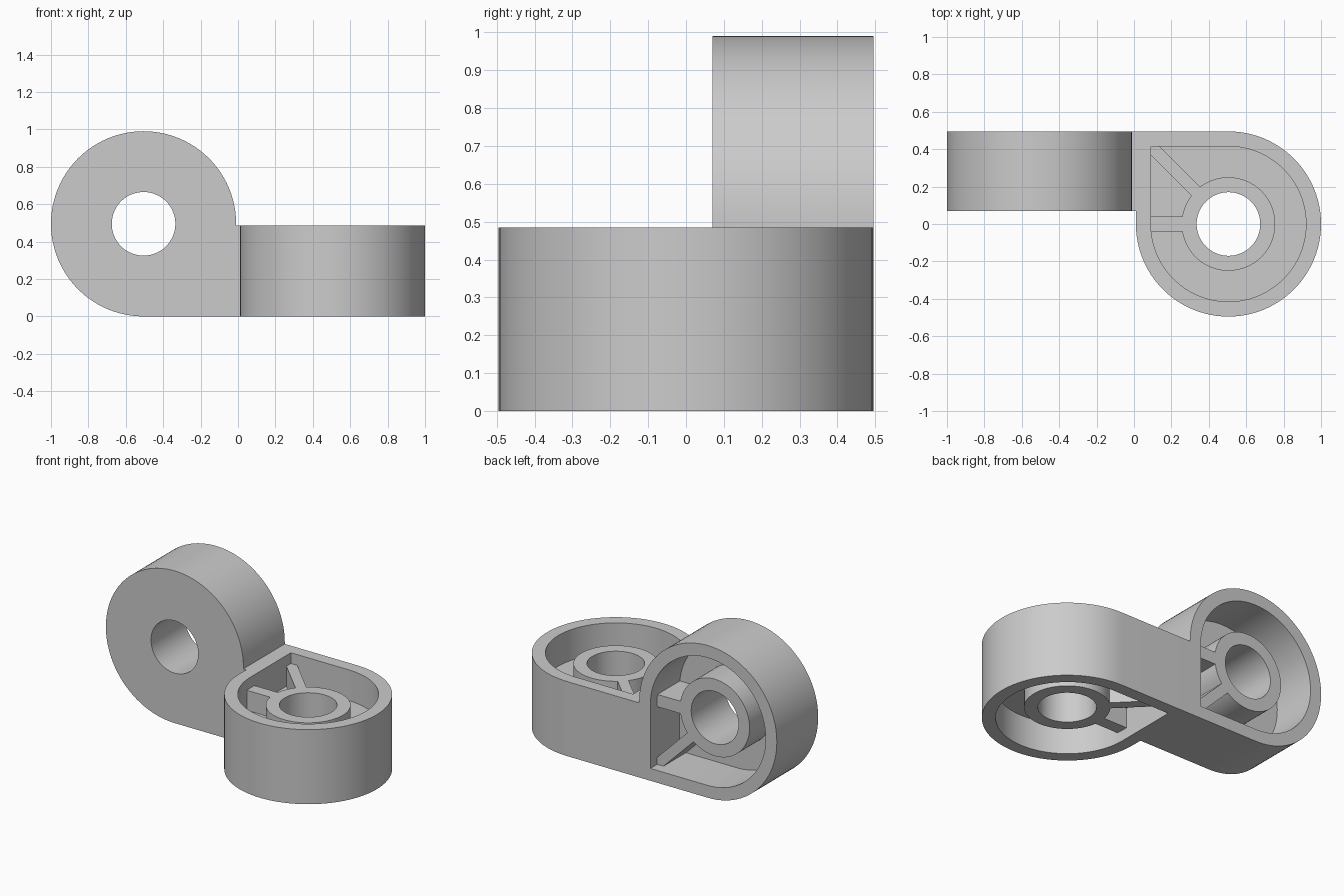
import bpy, bmesh
from math import pi, cos, sin, radians
from mathutils import Matrix, Vector

if "Cube" in bpy.data.objects:
    bpy.data.objects.remove(bpy.data.objects["Cube"])

R, WALL, BOSS, HOLE = 0.495, 0.08, 0.25, 0.17
RECESS, OFFSET = 0.07, 0.505


def prism(name, outline, z0, z1):
    """Extrude a closed 2D outline from z0 to z1."""
    bm = bmesh.new()
    face = bm.faces.new([bm.verts.new((x, y, z0)) for x, y in outline])
    top = bmesh.ops.extrude_face_region(bm, geom=[face])["geom"]
    bmesh.ops.translate(bm, vec=(0, 0, z1 - z0),
                        verts=[v for v in top if isinstance(v, bmesh.types.BMVert)])
    bmesh.ops.recalc_face_normals(bm, faces=bm.faces)
    mesh = bpy.data.meshes.new(name)
    bm.to_mesh(mesh)
    bm.free()
    ob = bpy.data.objects.new(name, mesh)
    bpy.context.collection.objects.link(ob)
    return ob


def circle(r, n=96):
    return [(r * cos(2 * pi * i / n), r * sin(2 * pi * i / n)) for i in range(n)]


def teardrop(r, n=72):
    """Three quarters of a circle closed by one square corner at (-r, r)."""
    arc = [pi + 1.5 * pi * i / n for i in range(n + 1)]
    return [(r * cos(a), r * sin(a)) for a in arc] + [(-r, r)]


def rib_outline(length, width, angle):
    rot = Matrix.Rotation(angle, 2)
    box = [(0.21, -width / 2), (length, -width / 2), (length, width / 2), (0.21, width / 2)]
    return [tuple(rot @ Vector(p)) for p in box]


def combine(ob, tool, operation):
    """Apply a boolean and discard the tool object."""
    tool.hide_render = True
    mod = ob.modifiers.new("combine", 'BOOLEAN')
    mod.operation, mod.solver, mod.object = operation, 'EXACT', tool
    graph = bpy.context.evaluated_depsgraph_get()
    mesh = bpy.data.meshes.new_from_object(ob.evaluated_get(graph))
    ob.modifiers.clear()
    ob.data = mesh
    bpy.data.objects.remove(tool)


def lug(name, height, pockets, hub_z):
    """Hollowed eye with a central boss, two ribs and a through hole."""
    body = prism(name, teardrop(R), 0, height)
    for z0, z1 in pockets:
        combine(body, prism("pocket", teardrop(R - WALL), z0, z1), 'DIFFERENCE')
    hub = prism("boss", circle(BOSS), *hub_z)
    for length, width, angle in ((0.46, 0.08, 180), (0.62, 0.065, 135)):
        combine(hub, prism("rib", rib_outline(length, width, radians(angle)), *hub_z), 'UNION')
    combine(body, hub, 'UNION')
    combine(body, prism("hole", circle(HOLE), -0.2, height + 0.2), 'DIFFERENCE')
    return body


# Flat eye, hollow on both sides of a middle web
flat_eye = lug("angled_double_eye", 0.485, ((-0.1, 0.2), (0.285, 0.6)),
               (RECESS, 0.485 - RECESS))
flat_eye.data.transform(Matrix.Translation((OFFSET, 0, 0)))

# Upright eye, hollow at the back only (mirrored and tipped onto its edge)
upright_eye = lug("upright_eye", 0.425, ((0.125, 0.6),), (0.06, 0.425 - RECESS))
upright_eye.data.transform(Matrix(((-1, 0, 0, -OFFSET), (0, 0, 1, 0.07),
                                   (0, -1, 0, R), (0, 0, 0, 1))))
upright_eye.data.flip_normals()

# Narrow bridge between the two square corners
bridge = prism("bridge", [(-0.03, 0.07), (0.03, 0.07), (0.03, R), (-0.03, R)], 0, 0.485)
combine(flat_eye, bridge, 'UNION')
combine(flat_eye, upright_eye, 'UNION')

# Smooth curved walls, crisp edges
bpy.context.view_layer.objects.active = flat_eye
flat_eye.select_set(True)
bpy.ops.object.shade_smooth_by_angle(angle=radians(30))
